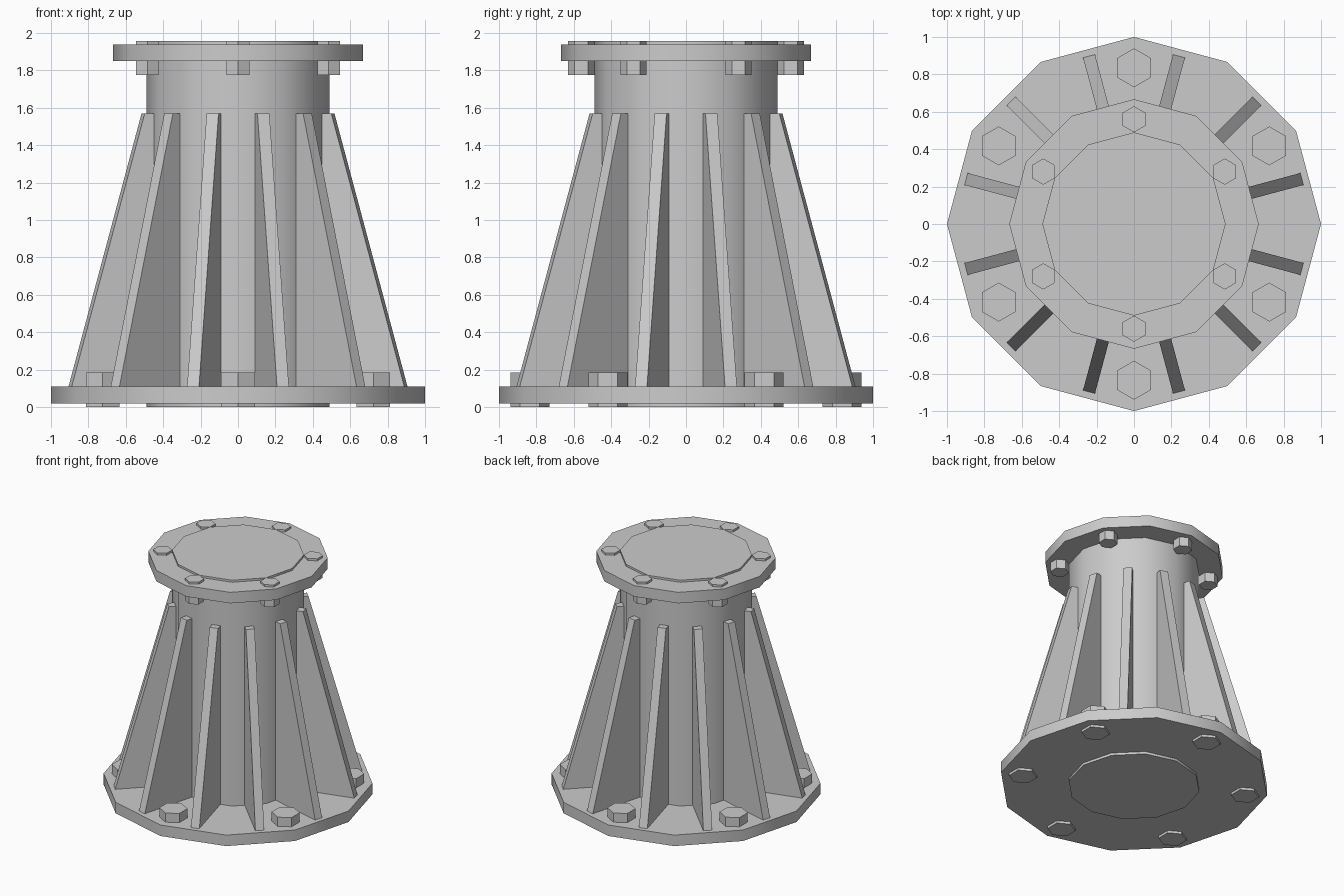
import bpy
from math import cos, sin, pi, radians

if "Cube" in bpy.data.objects:
    bpy.data.objects.remove(bpy.data.objects["Cube"])


def prism(name, radius, z0, z1, sides, x=0.0, y=0.0, turn=0.0, smooth=False):
    """Upright capped prism with its first corner at angle `turn`."""
    ring = [(x + radius * cos(turn + 2 * pi * i / sides),
             y + radius * sin(turn + 2 * pi * i / sides)) for i in range(sides)]
    verts = [(a, b, z) for z in (z0, z1) for a, b in ring]
    faces = [tuple(reversed(range(sides))), tuple(range(sides, 2 * sides))]
    for i in range(sides):
        j = (i + 1) % sides
        faces.append((i, j, j + sides, i + sides))
    return add(name, verts, faces, smooth)


def add(name, verts, faces, smooth=False):
    mesh = bpy.data.meshes.new(name)
    mesh.from_pydata(verts, [], faces)
    ob = bpy.data.objects.new(name, mesh)
    bpy.context.collection.objects.link(ob)
    if smooth:
        bpy.ops.object.select_all(action='DESELECT')
        ob.select_set(True)
        bpy.context.view_layer.objects.active = ob
        bpy.ops.object.shade_smooth_by_angle(angle=radians(40))
    return ob


# Central column, standing slightly proud of both flanges
prism("column", 0.49, 0.0, 1.957, 12, smooth=True)

# Flanges
prism("base_flange", 1.0, 0.02, 0.11, 12, smooth=True)
prism("top_flange", 0.667, 1.85, 1.94, 12, smooth=True)

# Hex bolts passing through each flange
for k in range(6):
    a = radians(30 + 60 * k)
    prism(f"base_bolt_{k + 1}", 0.104, 0.0, 0.185, 6,
          0.835 * cos(a), 0.835 * sin(a), radians(30))
    prism(f"top_bolt_{k + 1}", 0.07, 1.775, 1.957, 6,
          0.56 * cos(a), 0.56 * sin(a), radians(30))

# Tapered stiffening ribs: profile (radius, z) extruded to the rib thickness
profile = [(0.45, 0.10), (0.932, 0.10), (0.525, 1.57), (0.45, 1.57)]
half = 0.033
rib_verts = [(r, t, z) for t in (-half, half) for r, z in profile]
rib_faces = [(0, 1, 2, 3), (7, 6, 5, 4)] + [
    (i, i + 4, (i + 1) % 4 + 4, (i + 1) % 4) for i in range(4)]
for k in range(12):
    rib = add(f"rib_{k + 1}", rib_verts, rib_faces)
    rib.rotation_euler.z = radians(15 + 30 * k)
